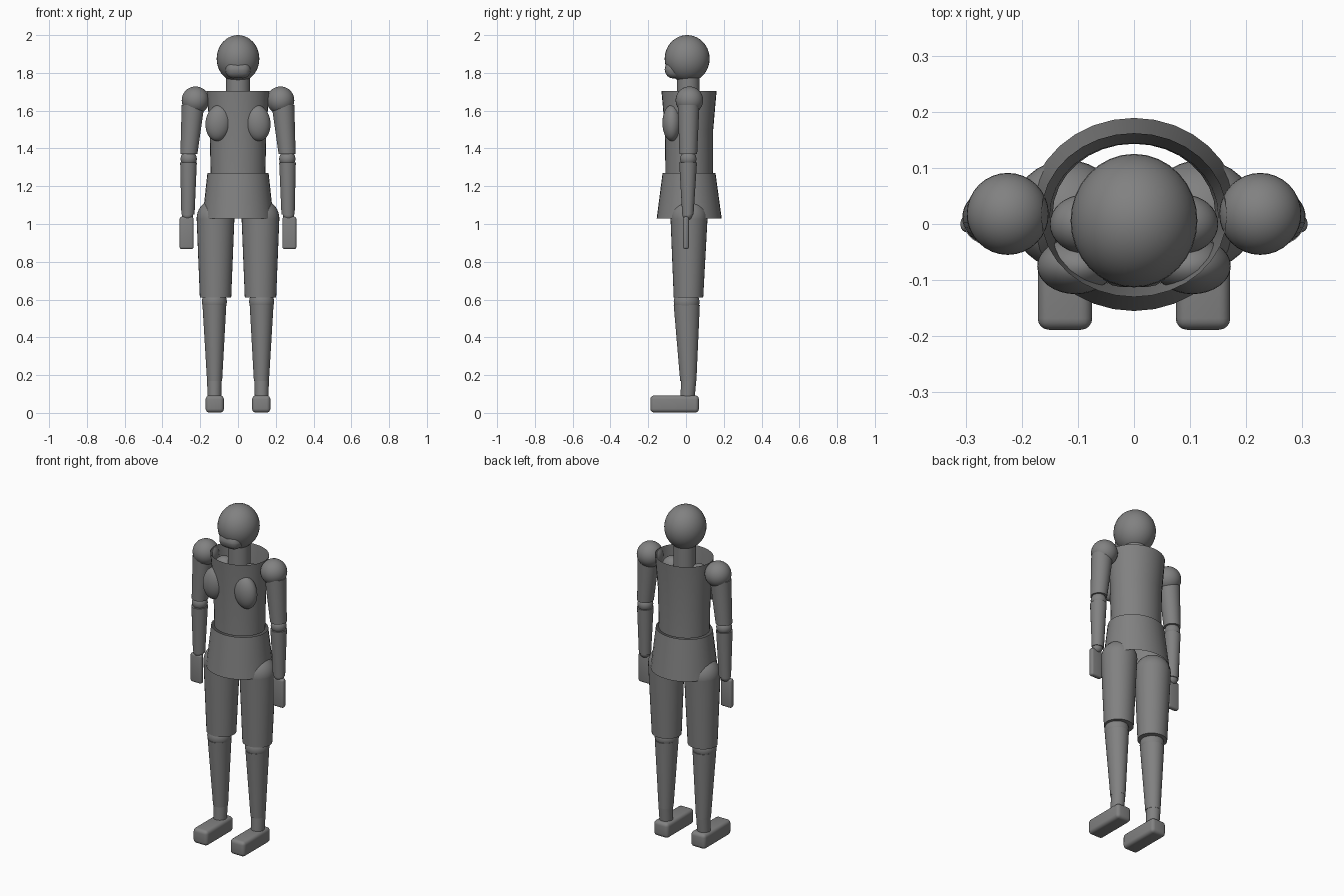
import bpy, bmesh, math
from mathutils import Matrix

if "Cube" in bpy.data.objects:
    bpy.data.objects.remove(bpy.data.objects["Cube"])

GREY = (0.22, 0.22, 0.22, 1)
grey = bpy.data.materials.new("plain grey")
grey.use_nodes = True
grey.diffuse_color = GREY
grey.node_tree.nodes["Principled BSDF"].inputs["Base Color"].default_value = GREY


def finish(name, bm):
    bmesh.ops.recalc_face_normals(bm, faces=bm.faces)
    mesh = bpy.data.meshes.new(name)
    bm.to_mesh(mesh)
    bm.free()
    mesh.materials.append(grey)
    obj = bpy.data.objects.new(name, mesh)
    bpy.context.collection.objects.link(obj)
    bpy.ops.object.select_all(action="DESELECT")
    obj.select_set(True)
    bpy.context.view_layer.objects.active = obj
    bpy.ops.object.shade_smooth_by_angle(angle=math.radians(35))
    return obj


def ellipsoid(name, centre, radii, tilt=0):
    bm = bmesh.new()
    bmesh.ops.create_uvsphere(bm, u_segments=32, v_segments=20, radius=1)
    bm.transform(Matrix.Translation(centre) @ Matrix.Rotation(tilt, 4, "Y")
                 @ Matrix.Diagonal((*radii, 1)))
    return finish(name, bm)


def tube(name, rings, capped=True):
    """Loft elliptical rings given as (x, y, z, x radius, y radius)."""
    bm = bmesh.new()
    n = 32
    loops = []
    for x, y, z, rx, ry in rings:
        loops.append([bm.verts.new((x + rx * math.cos(math.tau * i / n),
                                    y + ry * math.sin(math.tau * i / n), z))
                      for i in range(n)])
    for a, b in zip(loops, loops[1:]):
        for i in range(n):
            j = (i + 1) % n
            bm.faces.new((a[i], a[j], b[j], b[i]))
    if capped:
        bm.faces.new(loops[0])
        bm.faces.new(loops[-1])
    return finish(name, bm)


def rounded_box(name, centre, size, radius):
    bm = bmesh.new()
    bmesh.ops.create_cube(bm, size=1)
    bm.transform(Matrix.Translation(centre) @ Matrix.Diagonal((*size, 1)))
    bmesh.ops.bevel(bm, geom=bm.edges[:], offset=radius, segments=4,
                    profile=0.5, affect="EDGES")
    return finish(name, bm)


# Head and neck
ellipsoid("head", (0, 0.006, 1.875), (0.113, 0.119, 0.125))
rounded_box("jaw", (0, -0.05, 1.818), (0.135, 0.125, 0.095), 0.045)
tube("neck", [(0, 0.012, 1.58, 0.063, 0.06), (0, 0.012, 1.78, 0.063, 0.06)])

# Open torso and hip shells
tube("torso", [(0, 0.017, 1.27, 0.145, 0.126), (0, 0.016, 1.5, 0.15, 0.128),
               (0, 0.016, 1.705, 0.166, 0.146)], capped=False)
tube("hips", [(0, 0.017, 1.03, 0.188, 0.172),
              (0, 0.016, 1.27, 0.162, 0.14)], capped=False)

for side, s in (("left", 1), ("right", -1)):
    # Chest
    ellipsoid(side + "_breast", (0.104 * s, -0.075, 1.535),
              (0.068, 0.05, 0.096), -0.12 * s)
    ellipsoid(side + "_collar", (0.09 * s, 0, 1.61), (0.06, 0.052, 0.06))

    # Arm
    ellipsoid(side + "_shoulder", (0.225 * s, 0.018, 1.655), (0.073,) * 3)
    tube(side + "_upper_arm", [(0.26 * s, 0.012, 1.37, 0.045, 0.047),
                               (0.238 * s, 0.014, 1.63, 0.06, 0.057)])
    ellipsoid(side + "_elbow", (0.261 * s, 0.012, 1.345), (0.043,) * 3)
    tube(side + "_forearm", [(0.265 * s, 0.01, 1.05, 0.035, 0.03),
                             (0.262 * s, 0.011, 1.325, 0.044, 0.047)])
    ellipsoid(side + "_wrist", (0.267 * s, 0.008, 1.05), (0.03, 0.027, 0.03))
    rounded_box(side + "_hand", (0.272 * s, 0, 0.953), (0.074, 0.03, 0.172), 0.012)

    # Leg
    ellipsoid(side + "_hip_joint", (0.119 * s, 0.016, 1.03), (0.1, 0.098, 0.1))
    tube(side + "_thigh", [(0.119 * s, 0.013, 0.61, 0.083, 0.078),
                           (0.119 * s, 0.016, 1.03, 0.1, 0.098)])
    ellipsoid(side + "_knee", (0.125 * s, 0.003, 0.588), (0.066, 0.068, 0.066))
    tube(side + "_shin", [(0.124 * s, 0.012, 0.17, 0.04, 0.043),
                          (0.125 * s, 0.004, 0.57, 0.063, 0.069)])
    tube(side + "_ankle", [(0.125 * s, 0.008, 0.08, 0.036, 0.038),
                           (0.125 * s, 0.015, 0.18, 0.039, 0.04)])
    rounded_box(side + "_foot", (0.123 * s, -0.06, 0.047), (0.097, 0.257, 0.09), 0.02)
